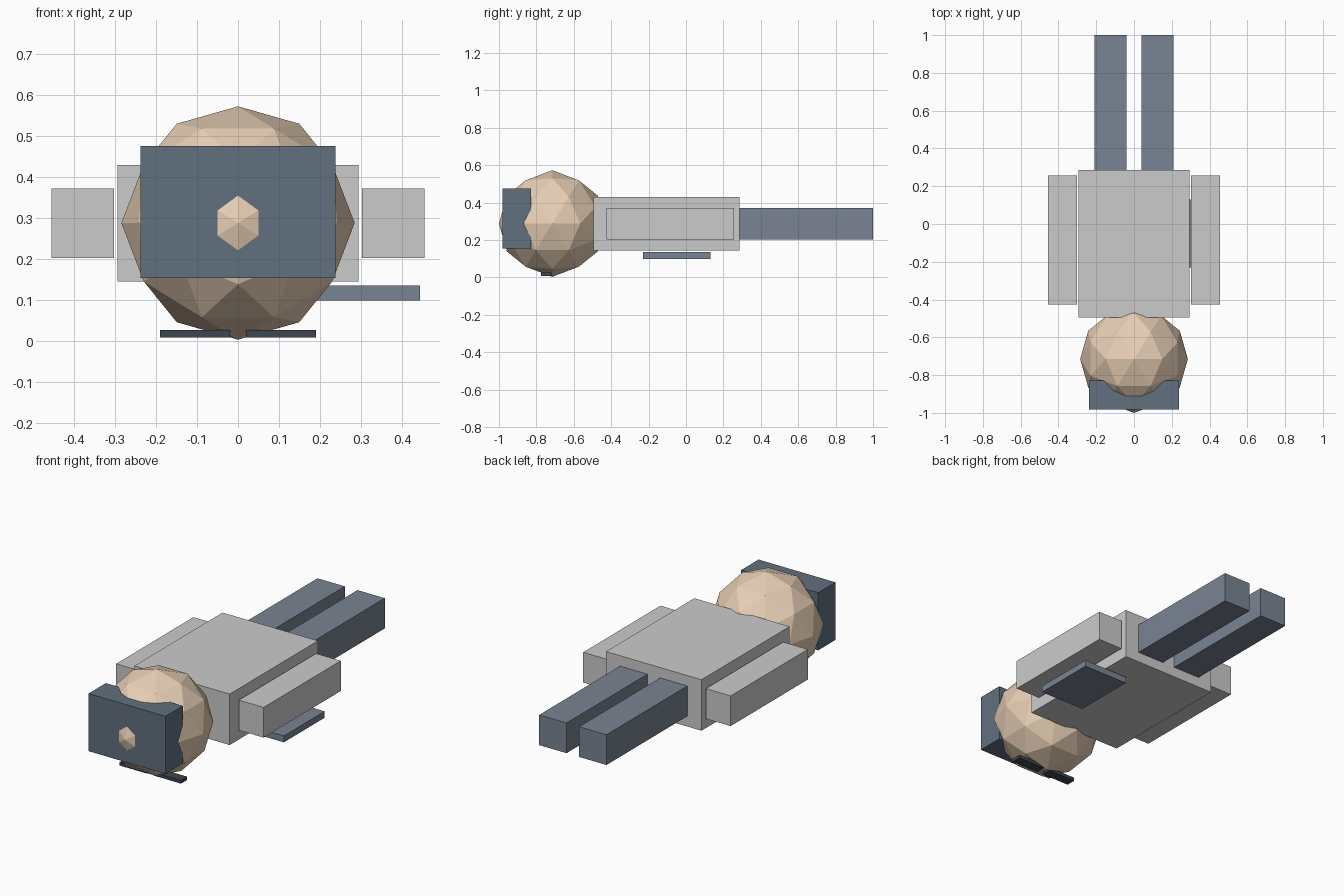
import bpy, bmesh, math
from mathutils import Matrix

if "Cube" in bpy.data.objects:
    bpy.data.objects.remove(bpy.data.objects["Cube"])


def material(name, rgb):
    m = bpy.data.materials.new(name)
    m.diffuse_color = (*rgb, 1)
    m.use_nodes = True
    m.node_tree.nodes["Principled BSDF"].inputs["Base Color"].default_value = m.diffuse_color
    return m


skin = material("skin", (0.80, 0.62, 0.46))
slate = material("slate", (0.19, 0.23, 0.29))
cap_blue = material("cap_blue", (0.12, 0.16, 0.21))
dark = material("dark", (0.05, 0.06, 0.08))


def finish(name, bm, mat):
    mesh = bpy.data.meshes.new(name)
    bm.to_mesh(mesh)
    bm.free()
    ob = bpy.data.objects.new(name, mesh)
    bpy.context.collection.objects.link(ob)
    if mat:
        mesh.materials.append(mat)
    return ob


def box(name, x, y, z, mat=None, mirror=False):
    """Box from (min, max) ranges, optionally mirrored across x = 0."""
    bm = bmesh.new()
    size = [r[1] - r[0] for r in (x, y, z)]
    mid = [(r[0] + r[1]) / 2 for r in (x, y, z)]
    bmesh.ops.create_cube(bm, size=1, matrix=Matrix.Translation(mid) @ Matrix.Diagonal((*size, 1)))
    ob = finish(name, bm, mat)
    if mirror:
        ob.modifiers.new("mirror", 'MIRROR')
    return ob


# Faceted head, turned so that edge midpoints lie on the axes
bm = bmesh.new()
turn = Matrix.Rotation(-math.atan(2 / (1 + math.sqrt(5))), 4, 'Y')
bmesh.ops.create_icosphere(bm, subdivisions=2, radius=0.285,
                           matrix=Matrix.Translation((0, -0.715, 0.288)) @ turn)
finish("head", bm, skin)

# Cap block on the crown, and the two eye strips under the face
box("cap", (-0.238, 0.238), (-0.981, -0.828), (0.154, 0.476), cap_blue)
box("eyes", (0.02, 0.19), (-0.775, -0.72), (0.008, 0.026), dark, mirror=True)

# Torso and limbs
box("torso", (-0.295, 0.295), (-0.495, 0.285), (0.145, 0.43))
box("arms", (0.303, 0.456), (-0.425, 0.257), (0.203, 0.372), mirror=True)
box("legs", (0.039, 0.208), (0.285, 1.0), (0.203, 0.372), slate, mirror=True)

# Flat board held below one arm
box("board", (0.166, 0.445), (-0.23, 0.13), (0.099, 0.135), slate)
